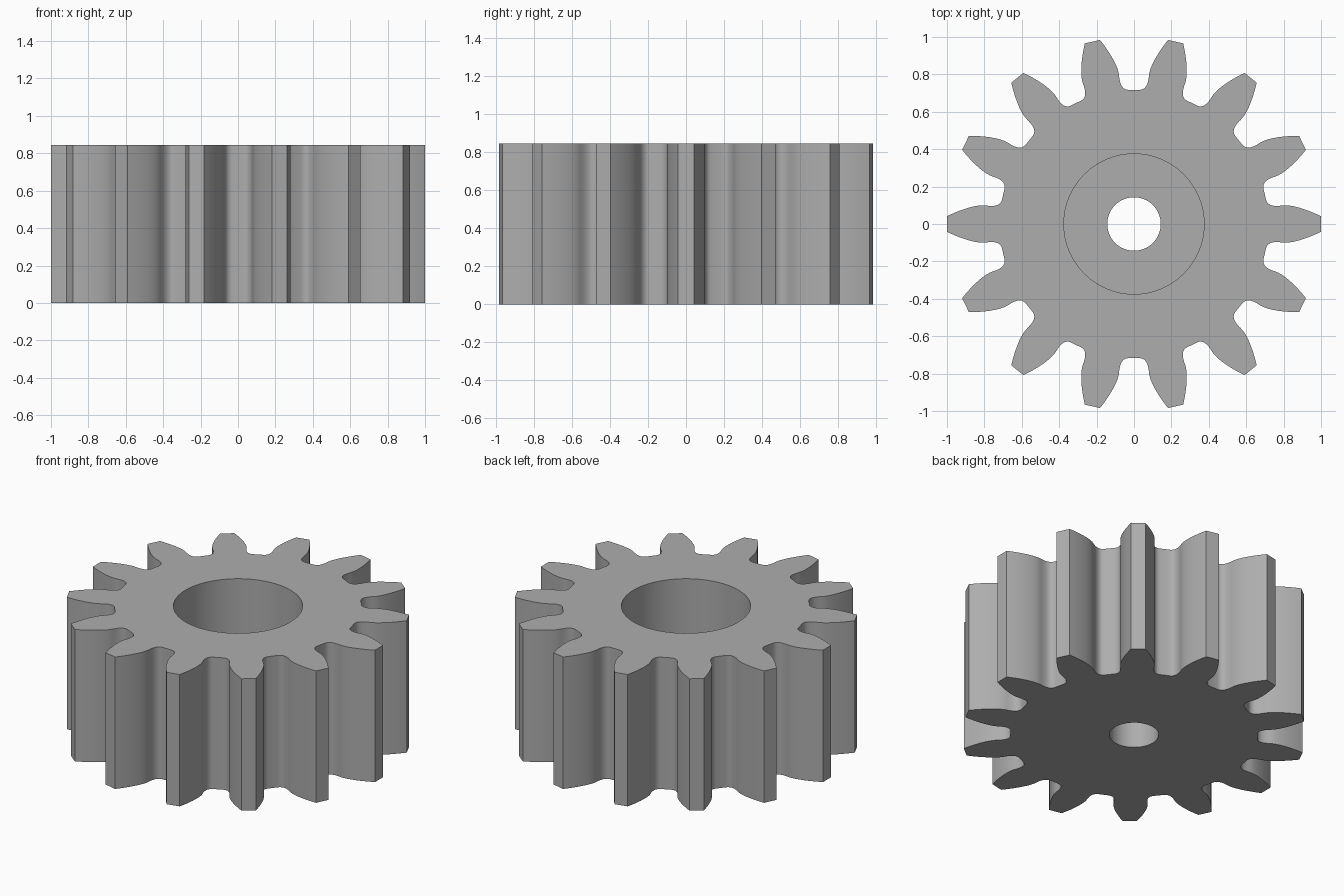
import bpy
import bmesh
import math
from mathutils import Vector, Matrix
from mathutils.geometry import interpolate_bezier

TEETH = 14
HEIGHT = 0.845
FLOOR = 0.33          # level of the recess floor
RECESS_R = 0.375
BORE_R = 0.143

cube = bpy.data.objects.get("Cube")
if cube:
    bpy.data.objects.remove(cube, do_unlink=True)

# Grey material
grey = bpy.data.materials.new("plain grey")
grey.use_nodes = True
colour = (0.42, 0.42, 0.42, 1)
grey.diffuse_color = colour
grey.node_tree.nodes["Principled BSDF"].inputs["Base Color"].default_value = colour


def bezier(points, count):
    return [p.to_2d() for p in interpolate_bezier(*[Vector((x, y, 0)) for x, y in points], count)]


def gear_outline():
    """Half a tooth gap (root fillet, then flank), mirrored and repeated."""
    fillet = bezier([(0.03, 0.717), (0.066, 0.717), (0.077, 0.755), (0.08, 0.795)], 9)
    flank = bezier([(0.08, 0.795), (0.083, 0.84), (0.13, 0.92), (0.182, 0.984)], 10)
    half = fillet + flank[1:]
    gap = [Vector((-p.x, p.y)) for p in reversed(half)] + half
    outline = []
    for i in range(TEETH):
        turn = Matrix.Rotation(-math.tau * i / TEETH, 2)
        outline += [turn @ p for p in gap]
    return outline[::-1]


def circle(radius, count=64):
    return [Vector((radius * math.cos(math.tau * i / count),
                    radius * math.sin(math.tau * i / count))) for i in range(count)]


bm = bmesh.new()


def ring(points, z):
    return [bm.verts.new((p.x, p.y, z)) for p in points]


def wall(lower, upper):
    n = len(lower)
    for i in range(n):
        j = (i + 1) % n
        bm.faces.new((lower[i], lower[j], upper[j], upper[i]))


def cap(outer, inner):
    """Flat face between an outer loop and a round hole."""
    edges = []
    for loop in (outer, inner):
        for a, b in zip(loop, loop[1:] + loop[:1]):
            edges.append(bm.edges.get((a, b)) or bm.edges.new((a, b)))
    bmesh.ops.triangle_fill(bm, edges=edges, use_beauty=True)


# Toothed rim
outline = gear_outline()
rim_low, rim_high = ring(outline, 0), ring(outline, HEIGHT)
wall(rim_low, rim_high)

# Wide recess and narrow bore
recess_low, recess_high = ring(circle(RECESS_R), FLOOR), ring(circle(RECESS_R), HEIGHT)
bore_low, bore_high = ring(circle(BORE_R), 0), ring(circle(BORE_R), FLOOR)
wall(recess_high, recess_low)
wall(bore_high, bore_low)

# Top, bottom and recess floor
cap(rim_high, recess_high)
cap(rim_low, bore_low)
cap(recess_low, bore_high)
bmesh.ops.recalc_face_normals(bm, faces=bm.faces[:])

mesh = bpy.data.meshes.new("spur_gear")
bm.to_mesh(mesh)
bm.free()
mesh.materials.append(grey)
gear = bpy.data.objects.new("spur_gear", mesh)
bpy.context.collection.objects.link(gear)

# Smooth flanks, crisp rims
bpy.ops.object.select_all(action='DESELECT')
gear.select_set(True)
bpy.context.view_layer.objects.active = gear
bpy.ops.object.shade_smooth_by_angle(angle=math.radians(30))
